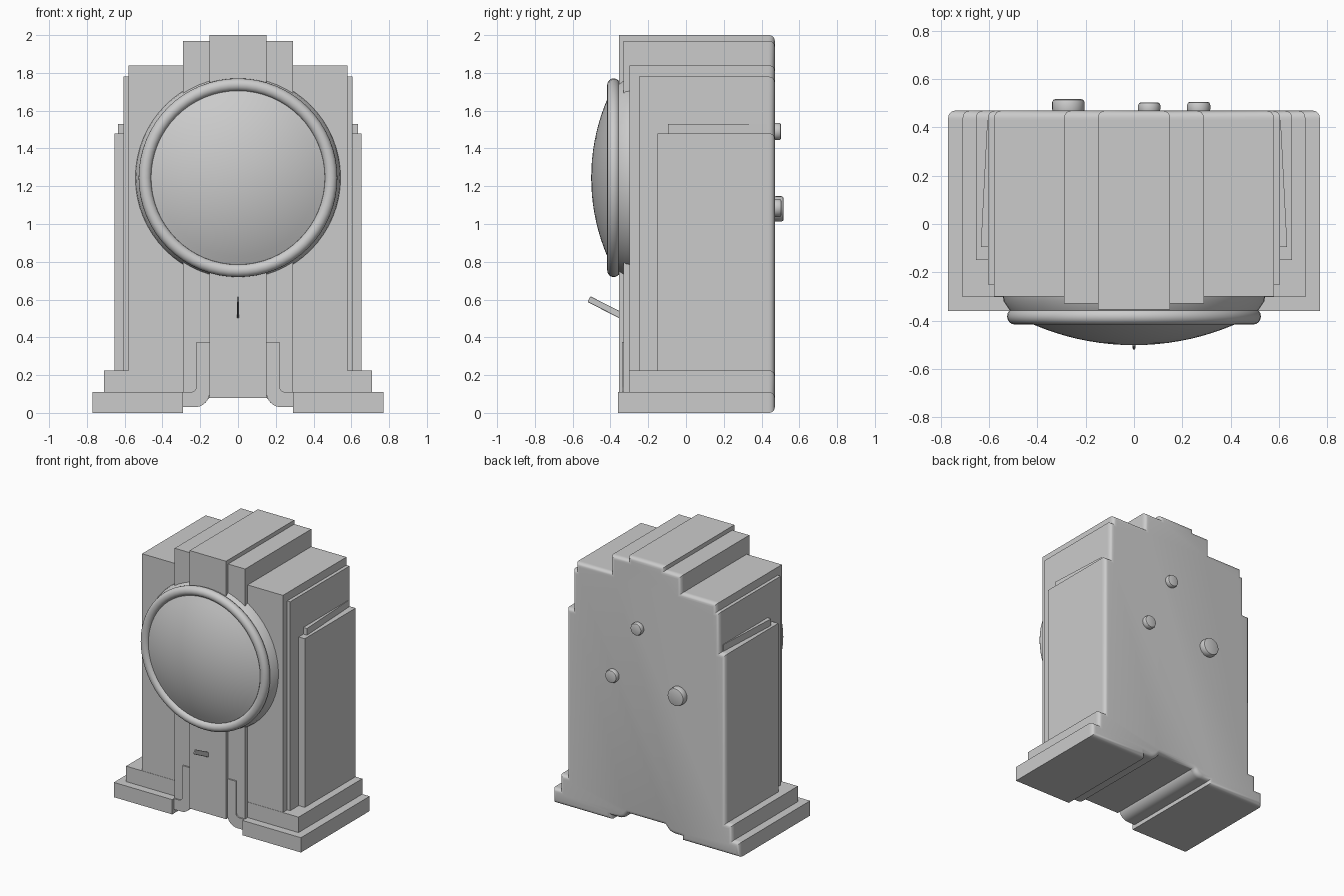
import bpy, bmesh
from math import sin, cos, pi, radians, atan2, hypot
from mathutils import Matrix, Vector

if "Cube" in bpy.data.objects:
    bpy.data.objects.remove(bpy.data.objects["Cube"])

BACK = 0.43      # where the case meets the rounded back plate
DIAL_Z = 1.245


def finish(name, bm, smooth=None):
    bmesh.ops.recalc_face_normals(bm, faces=bm.faces)
    me = bpy.data.meshes.new(name)
    bm.to_mesh(me)
    bm.free()
    ob = bpy.data.objects.new(name, me)
    bpy.context.collection.objects.link(ob)
    if smooth:
        bpy.ops.object.select_all(action='DESELECT')
        ob.select_set(True)
        bpy.context.view_layer.objects.active = ob
        bpy.ops.object.shade_smooth_by_angle(angle=radians(smooth))
    return ob


def box(name, x0, x1, y0, y1, z0, z1):
    bm = bmesh.new()
    bmesh.ops.create_cube(bm, size=1, matrix=Matrix.Translation(
        ((x0 + x1) / 2, (y0 + y1) / 2, (z0 + z1) / 2)) @ Matrix.Diagonal((x1 - x0, y1 - y0, z1 - z0, 1)))
    return finish(name, bm)


def extrude(name, pts, y0, y1, smooth=None, round_back=0):
    """Extrude an (x, z) outline along y, optionally rounding its back rim."""
    bm = bmesh.new()
    face = bm.faces.new([bm.verts.new((x, y0, z)) for x, z in pts])
    new = bmesh.ops.extrude_face_region(bm, geom=[face])['geom']
    bmesh.ops.translate(bm, vec=(0, y1 - y0, 0), verts=[v for v in new if isinstance(v, bmesh.types.BMVert)])
    bmesh.ops.recalc_face_normals(bm, faces=bm.faces)
    if round_back:
        rim = [e for e in bm.edges if all(abs(v.co.y - y1) < 1e-5 for v in e.verts)]
        bmesh.ops.bevel(bm, geom=rim, offset=round_back, segments=4, profile=0.5,
                        affect='EDGES', clamp_overlap=False)
    return finish(name, bm, smooth)


def lathe(name, prof, x, z, steps=64, smooth=40):
    """Spin an (r, y) profile around an axis parallel to y."""
    bm = bmesh.new()
    vs = [bm.verts.new((r, y, 0)) for r, y in prof]
    es = [bm.edges.new(p) for p in zip(vs, vs[1:])]
    bmesh.ops.spin(bm, geom=vs + es, cent=(0, 0, 0), axis=(0, 1, 0), angle=2 * pi, steps=steps)
    bmesh.ops.remove_doubles(bm, verts=bm.verts, dist=1e-4)
    bmesh.ops.translate(bm, vec=(x, 0, z), verts=bm.verts)
    return finish(name, bm, smooth)


def arc(cx, cz, r, a0, a1, n=8):
    return [(cx + r * cos(radians(a0 + (a1 - a0) * i / n)),
             cz + r * sin(radians(a0 + (a1 - a0) * i / n))) for i in range(n + 1)]


# Stepped case and central columns
box("main_case", -0.58, 0.58, -0.30, BACK, 0.11, 1.84)
box("centre_column", -0.15, 0.15, -0.355, BACK, 0.08, 2.0)

# Mirrored pieces: feet, steps, side panels, flanking columns, curved foot brackets
bracket = ([(0.15, 0.375), (0.22, 0.375)] + arc(0.25, 0.14, 0.03, 180, 270)
           + [(0.29, 0.11), (0.29, 0.03)] + arc(0.23, 0.11, 0.08, 270, 180))
for side, s in (("left", -1), ("right", 1)):
    for part, a, b, y0, z0, z1 in (
            ("foot", 0.29, 0.77, -0.36, 0, 0.11),
            ("foot_step", 0.29, 0.71, -0.302, 0.11, 0.225),
            ("upper_side_panel", 0.58, 0.605, -0.25, 0.225, 1.78),
            ("lower_side_panel", 0.58, 0.655, -0.15, 0.225, 1.48),
            ("flanking_column", 0.15, 0.29, -0.33, 0.11, 1.97)):
        box(side + "_" + part, min(s * a, s * b), max(s * a, s * b), y0, BACK, z0, z1)
    extrude(side + "_foot_bracket", [(s * x, z) for x, z in bracket], -0.34, BACK, smooth=35)
    ledge = box(side + "_side_ledge", min(s * 0.60, s * 0.635), max(s * 0.60, s * 0.635),
                -0.095, BACK, 1.47, 1.53)
    for v in ledge.data.vertices:      # ledge tapers toward the back
        if v.co.y > 0 and abs(v.co.x) > 0.62:
            v.co.x = s * 0.608

# Back plate follows the whole silhouette with a rounded rim
half = ([(0.15, 0.08)] + arc(0.23, 0.11, 0.08, 210, 270, 5)
        + [(0.29, 0.03), (0.29, 0), (0.77, 0), (0.77, 0.11), (0.71, 0.11), (0.71, 0.225),
           (0.655, 0.225), (0.655, 1.48), (0.605, 1.48), (0.605, 1.78), (0.58, 1.78), (0.58, 1.84),
           (0.29, 1.84), (0.29, 1.97), (0.15, 1.97), (0.15, 2.0)])
extrude("back_plate", half + [(-x, z) for x, z in reversed(half)], BACK, 0.47, smooth=40, round_back=0.03)

# Dial: tapered drum, rounded bezel ring and domed glass
lathe("dial_drum", [(0, -0.29), (0.545, -0.29), (0.54, -0.32), (0.51, -0.365), (0.46, -0.37), (0, -0.37)], 0, DIAL_Z)
lathe("bezel_ring", [(0.492 + r, -0.383 + y) for r, y in arc(0, 0, 0.034, 0, 360, 16)], 0, DIAL_Z)
R = (0.46 ** 2 + 0.105 ** 2) / (2 * 0.105)
edge = atan2(0.46, R - 0.105)
dome = [(R * sin(edge * i / 10), -0.502 + R * (1 - cos(edge * i / 10))) for i in range(11)]
lathe("dial_glass", dome + [(0.47, -0.375)], 0, DIAL_Z)

# Small lever below the dial
lever = box("lever", -0.006, 0.006, -0.10, 0.10, -0.017, 0.017)
bev = lever.modifiers.new("rounded", 'BEVEL')
bev.width, bev.segments = 0.005, 2
lever.location = (0, -0.425, 0.557)
lever.rotation_euler.x = -radians(27)

# Winding and setting knobs on the back
for name, x, z, r, y in (("winding_knob", -0.272, 1.08, 0.067, 0.517),
                         ("upper_setting_knob", 0.063, 1.49, 0.046, 0.504),
                         ("lower_setting_knob", 0.268, 1.085, 0.048, 0.506)):
    lathe(name, [(0, 0.46), (r * 0.95, 0.46), (r, 0.475), (r, y - 0.012), (r - 0.004, y - 0.003),
                 (r - 0.012, y), (0, y)], x, z, steps=32)
